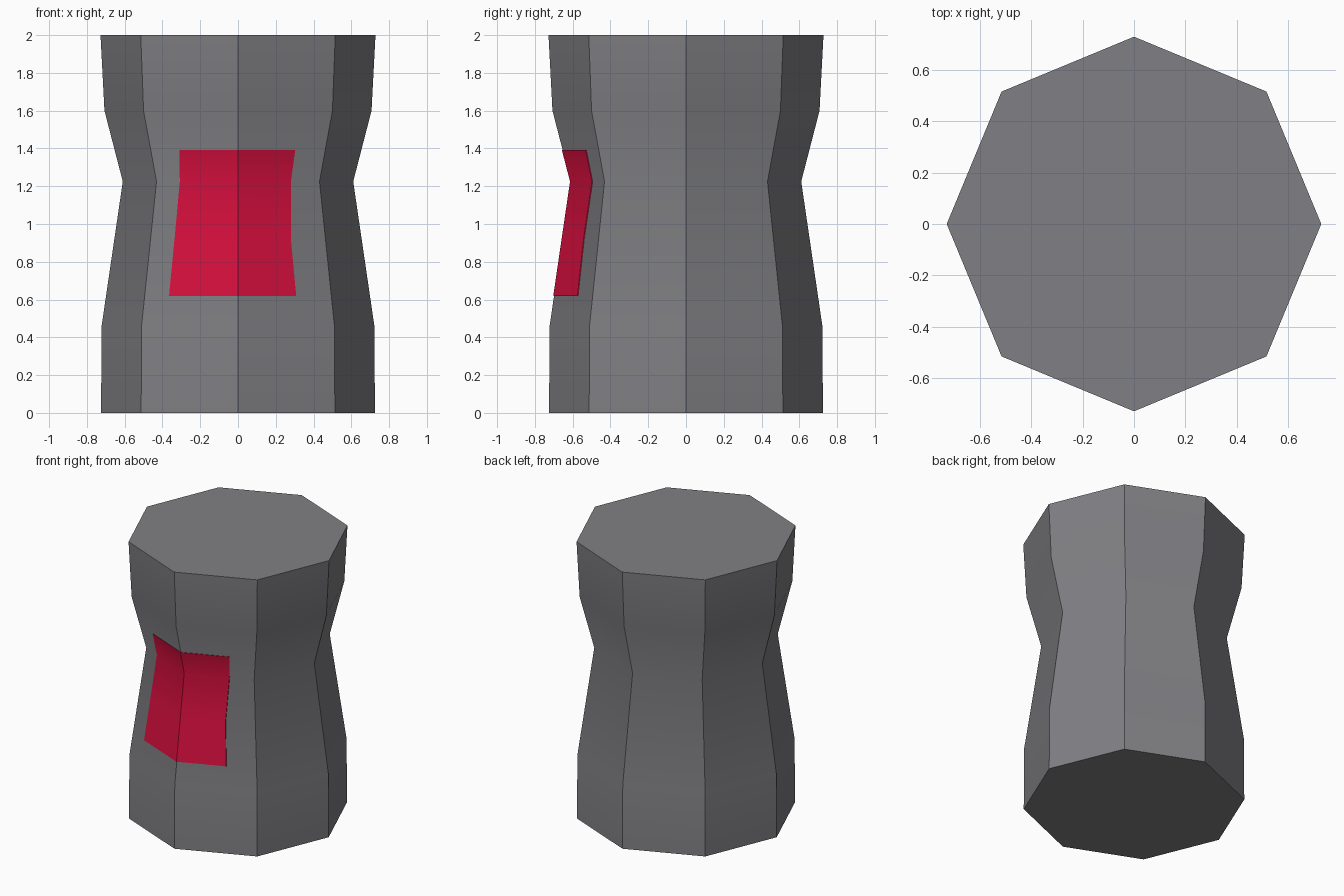
import bpy, bmesh, math

if "Cube" in bpy.data.objects:
    bpy.data.objects.remove(bpy.data.objects["Cube"])

PROFILE = [(0.725, 0.0), (0.722, 0.46), (0.61, 1.225), (0.707, 1.6), (0.728, 2.0)]
SIDES = 8


def material(name, color):
    m = bpy.data.materials.new(name)
    m.diffuse_color = (*color, 1.0)
    m.use_nodes = True
    m.node_tree.nodes["Principled BSDF"].inputs["Base Color"].default_value = m.diffuse_color
    return m


def radius_at(z):
    for (r0, z0), (r1, z1) in zip(PROFILE, PROFILE[1:]):
        if z <= z1:
            return r0 + (r1 - r0) * (z - z0) / (z1 - z0)
    return PROFILE[-1][0]


def finish(bm, name, mat):
    bmesh.ops.recalc_face_normals(bm, faces=bm.faces)
    me = bpy.data.meshes.new(name)
    bm.to_mesh(me)
    bm.free()
    me.materials.append(mat)
    ob = bpy.data.objects.new(name, me)
    bpy.context.collection.objects.link(ob)
    bpy.ops.object.select_all(action='DESELECT')
    ob.select_set(True)
    bpy.context.view_layer.objects.active = ob
    bpy.ops.object.shade_smooth_by_angle(angle=math.radians(30))
    return ob


grey = material("warm grey", (0.216, 0.212, 0.227))
red = material("crimson", (0.68, 0.0048, 0.048))

# Waisted octagonal body
bm = bmesh.new()
rings = []
for r, z in PROFILE:
    rings.append([bm.verts.new((r * math.cos(math.tau * i / SIDES),
                                r * math.sin(math.tau * i / SIDES), z))
                  for i in range(SIDES)])
for low, high in zip(rings, rings[1:]):
    for i in range(SIDES):
        j = (i + 1) % SIDES
        bm.faces.new((low[i], low[j], high[j], high[i]))
bm.faces.new(rings[0][::-1])
bm.faces.new(rings[-1])
finish(bm, "body", grey)

# Red label: thin plate folded over the front edge (z, left x, right x)
ROWS = [(0.62, -0.365, 0.308), (0.92, -0.336, 0.28),
        (1.225, -0.308, 0.28), (1.393, -0.311, 0.303)]
SLOPE = math.tan(math.pi / SIDES)


def label_layer(bm, lift):
    return [[bm.verts.new((x, -(radius_at(z) + lift) + abs(x) * SLOPE, z))
             for x in (left, 0.0, right)] for z, left, right in ROWS]


bm = bmesh.new()
outer, inner = label_layer(bm, 0.004), label_layer(bm, -0.003)
for k in range(len(ROWS) - 1):
    for c in range(2):
        for g in (outer, inner):
            bm.faces.new((g[k][c], g[k][c + 1], g[k + 1][c + 1], g[k + 1][c]))
    for c in (0, 2):
        bm.faces.new((outer[k][c], outer[k + 1][c], inner[k + 1][c], inner[k][c]))
for k in (0, len(ROWS) - 1):
    for c in range(2):
        bm.faces.new((outer[k][c], outer[k][c + 1], inner[k][c + 1], inner[k][c]))
finish(bm, "front_label", red)
